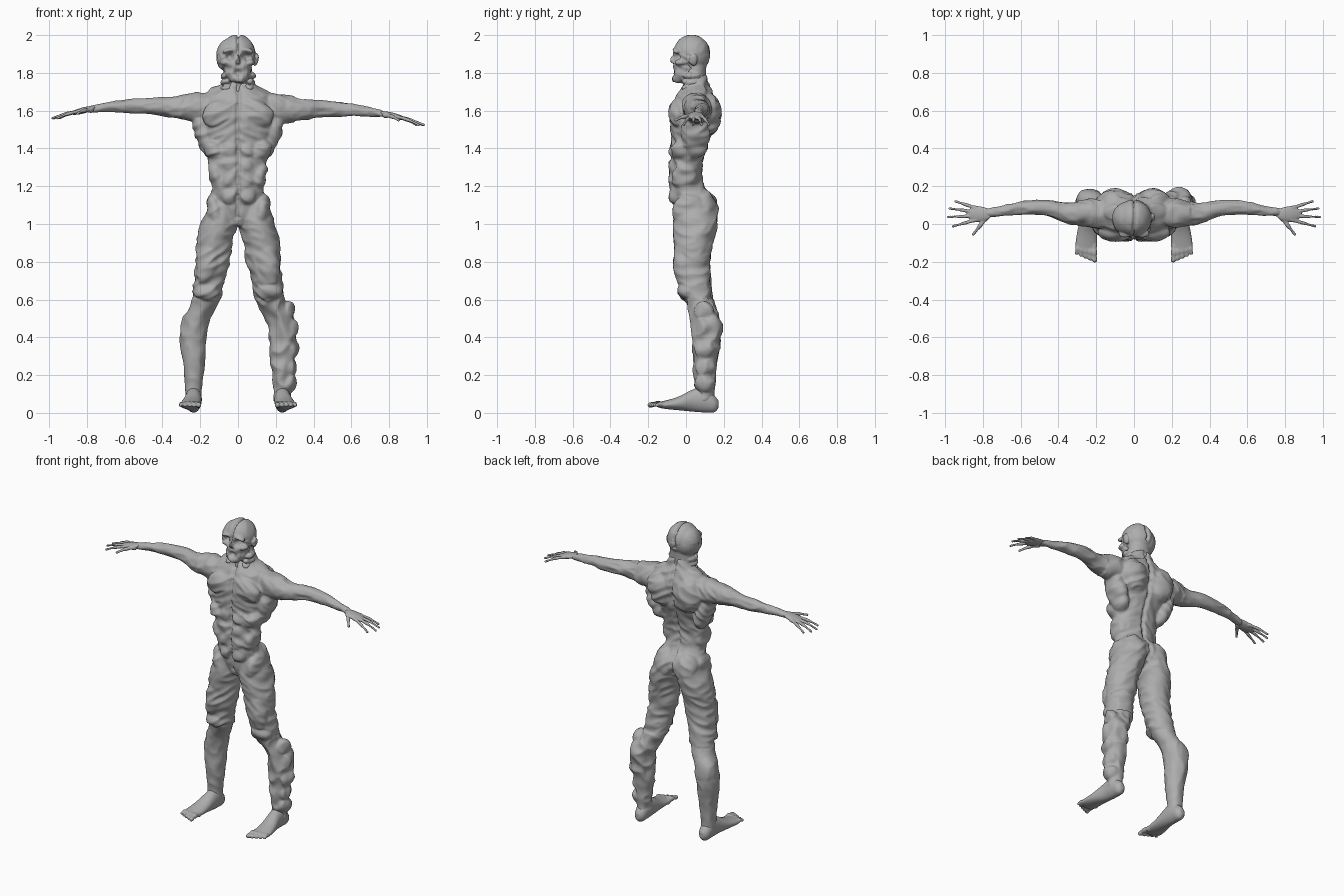
import bpy, bmesh, math
from mathutils import Vector, Matrix, noise

cube = bpy.data.objects.get("Cube")
if cube:
    bpy.data.objects.remove(cube)

skin = bpy.data.materials.new("grey_clay")
skin.use_nodes = True
skin.diffuse_color = (.42, .42, .42, 1)
skin.node_tree.nodes["Principled BSDF"].inputs["Base Color"].default_value = skin.diffuse_color

AXES = {"x": (0, 1, 2), "y": (1, 0, 2), "z": (2, 0, 1)}


def loft(bm, axis, stations, side=1, lift=0, sides=28, steps=4):
    """Tube through (position, centre u, centre v, radius u, radius v), rounded between stations."""
    pts = [Vector(s) for s in stations]
    path = []
    for i in range(len(pts) - 1):
        a, b = pts[max(i - 1, 0)], pts[i]
        c, d = pts[i + 1], pts[min(i + 2, len(pts) - 1)]
        for k in range(steps):
            t = k / steps
            path.append(b + (c - a) * (t / 2) + (a * 2 - b * 5 + c * 4 - d) * (t * t / 2)
                        + (b * 3 - a - c * 3 + d) * (t ** 3 / 2))
    path.append(pts[-1])
    rings = []
    for pos, u, v, ru, rv in path:
        ring = []
        for k in range(sides):
            angle = math.tau * k / sides
            local = (pos, u + ru * math.cos(angle), v + rv * math.sin(angle))
            co = Vector()
            for value, index in zip(local, AXES[axis]):
                co[index] = value
            co.z += lift * abs(co.x)
            co.x *= side
            ring.append(bm.verts.new(co))
        rings.append(ring)
    for low, high in zip(rings, rings[1:]):
        for k in range(sides):
            n = (k + 1) % sides
            bm.faces.new((low[k], low[n], high[n], high[k]))
    bm.faces.new(rings[0])
    bm.faces.new(rings[-1])


def blob(bm, centre, radii, side=1, tilt=0):
    """Ellipsoid muscle, tilted about the y axis."""
    x, y, z = centre
    matrix = (Matrix.Translation((x * side, y, z)) @ Matrix.Rotation(tilt * side, 4, "Y")
              @ Matrix.Diagonal((*radii, 1)))
    bmesh.ops.create_uvsphere(bm, u_segments=24, v_segments=16, radius=1, matrix=matrix)


def digit(bm, start, end, thick, thin):
    """Tapered finger or toe with round ends."""
    start, end = Vector(start), Vector(end)
    count = 14
    for k in range(count + 1):
        t = k / count
        knuckle = 1 + .12 * math.cos(t * math.tau * 2)
        bend = Vector((0, 0, .006 * math.sin(t * math.pi)))
        bmesh.ops.create_uvsphere(bm, u_segments=10, v_segments=8,
                                  radius=(thick + (thin - thick) * t) * knuckle,
                                  matrix=Matrix.Translation(start.lerp(end, t) + bend))


def sculpt(name, bm, voxel, smooth, shape=None):
    """Fuse the pieces into one skin, then push its surface with a shaping rule."""
    bmesh.ops.recalc_face_normals(bm, faces=bm.faces)
    mesh = bpy.data.meshes.new(name)
    bm.to_mesh(mesh)
    bm.free()
    obj = bpy.data.objects.new(name, mesh)
    bpy.context.collection.objects.link(obj)
    fuse = obj.modifiers.new("fuse", "REMESH")
    fuse.mode, fuse.voxel_size = "VOXEL", voxel
    soften = obj.modifiers.new("soften", "SMOOTH")
    soften.factor, soften.iterations = .5, smooth
    bpy.context.view_layer.update()
    graph = bpy.context.evaluated_depsgraph_get()
    fused = bpy.data.meshes.new_from_object(obj.evaluated_get(graph))
    obj.modifiers.clear()
    obj.data = fused
    fused.name = name
    if shape:
        moves = [shape(v.co.copy(), v.normal.copy()) for v in fused.vertices]
        for v, move in zip(fused.vertices, moves):
            v.co += move
    fused.materials.clear()
    fused.materials.append(skin)
    fused.shade_smooth()
    return obj


def ridges(co, stretch):
    p = Vector(a * b for a, b in zip(co, stretch))
    return .7 - 2 * abs(noise.noise(p))


def groove(co, width):
    wander = .008 * noise.noise(Vector((0, co.y * 9, co.z * 22)))
    return math.exp(-((co.x - wander) / width) ** 2)


# Wrinkled muscle folds, and the seam down the middle of the trunk
def body_shape(co, normal):
    limb = abs(co.x) > .3 and co.z > 1.4
    if limb:
        return normal * .006 * ridges(co, (9, 26, 26))
    sweep = Vector((co.x, co.y, co.z + .5 * abs(co.x)))
    depth = .009 * ridges(sweep, (9, 9, 19))
    if co.z < .6:
        depth = (.012 if co.x > 0 else .005) * ridges(co, (14, 14, 12))
    if co.z > 1.03:
        depth -= .017 * groove(co, .011)
    return normal * depth


# Split skull, sunken eyes, nose hole and open mouth
DENTS = [((.042, -.06, 1.885), .021, .035), ((-.042, -.06, 1.885), .021, .035),
         ((0, -.07, 1.845), .015, .022), ((0, -.06, 1.805), .021, .035),
         ((.062, -.03, 1.82), .021, .02), ((-.062, -.03, 1.82), .021, .02)]


def head_shape(co, normal):
    move = normal * (-.016 * groove(co, .008) if co.z > 1.86 else 0)
    if co.z < 1.9 and co.y < .03:
        move += normal * .007 * ridges(co, (24, 20, 26))
    elif co.z > 1.9:
        move += normal * .003 * ridges(co, (12, 12, 12))
    if co.y < .01:
        for centre, size, depth in DENTS:
            gap = co - Vector(centre)
            move.y += depth * math.exp(-(gap.x ** 2 + gap.z ** 2) / size ** 2)
    return move


# Trunk: crotch to neck
body = bmesh.new()
loft(body, "z", [(.99, 0, .02, .04, .05), (1.05, 0, .045, .13, .1), (1.12, 0, .045, .15, .11),
                 (1.2, 0, .005, .133, .09), (1.3, 0, 0, .15, .085), (1.4, 0, .015, .165, .09),
                 (1.5, 0, .03, .19, .11), (1.6, 0, .04, .2, .12), (1.68, 0, .05, .17, .1),
                 (1.73, 0, .055, .095, .07), (1.8, 0, .05, .07, .055)])

LEG = [(1.1, .08, .05, .075, .1), (1, .1, .05, .095, .115), (.9, .125, .04, .093, .1),
       (.8, .133, .04, .09, .085), (.7, .155, .045, .08, .085), (.6, .168, .07, .075, .07),
       (.5, .215, .1, .068, .075), (.4, .238, .11, .07, .075), (.25, .233, .1, .055, .06),
       (.15, .235, .1, .044, .05), (.06, .235, .1, .04, .045)]
ARM = [(.1, .05, 1.61, .08, .08), (.24, .06, 1.61, .07, .075), (.34, .055, 1.605, .055, .056),
       (.46, .085, 1.61, .04, .042), (.56, .087, 1.605, .036, .036),
       (.67, .075, 1.597, .028, .026), (.79, .055, 1.578, .022, .015)]
MUSCLES = [
    ((.09, -.045, 1.585), (.1, .045, .07), .3),     # chest
    ((.1, .115, 1.58), (.09, .07, .11), .2),        # shoulder blade
    ((.175, .05, 1.47), (.05, .075, .13), .35),     # flank
    ((.09, .065, 1.69), (.09, .05, .045), .3),      # neck slope
    ((.2, .05, 1.625), (.09, .07, .065), .1),       # shoulder cap
    ((.12, -.02, 1.39), (.06, .06, .05), -.6),      # ribs
    ((.11, -.01, 1.25), (.04, .065, .08), .3),      # waist
    ((.075, .085, 1.08), (.078, .085, .1), 0),      # buttock
    ((.12, .02, 1.06), (.045, .09, .1), .2),        # hip
    ((.155, -.015, .8), (.06, .05, .13), -.2),      # front thigh
    ((.165, .01, .645), (.068, .052, .05), 0),      # kneecap
    ((.235, .125, .45), (.068, .065, .1), 0),       # calf
]
for side in (1, -1):
    loft(body, "z", LEG, side)
    loft(body, "x", ARM, side, lift=.035 if side < 0 else 0)
    for centre, radii, tilt in MUSCLES:
        blob(body, centre, radii, side, tilt)
    for row in range(4):
        blob(body, (.042, -.055, 1.15 + row * .08), (.046, .035, .046), side)
# Swollen folds on the left shin
for x, z in ((.26, .54), (.275, .45), (.285, .34), (.265, .24), (.265, .16)):
    blob(body, (x, .1, z), (.04, .05, .05))
sculpt("body", body, .0085, 4, body_shape)

# Head with neck, jaw and ears
head = bmesh.new()
blob(head, (0, .03, 1.9), (.092, .1, .102))
blob(head, (-.03, .03, 1.89), (.085, .09, .095))
blob(head, (0, -.015, 1.825), (.07, .062, .08))
blob(head, (0, -.04, 1.775), (.042, .035, .03))
blob(head, (0, -.072, 1.865), (.016, .022, .03))
loft(head, "z", [(1.66, 0, .05, .1, .075), (1.72, 0, .05, .085, .06), (1.78, 0, .05, .077, .055),
                 (1.86, 0, .05, .07, .06)])
for side in (1, -1):
    blob(head, (.045, -.05, 1.918), (.036, .024, .014), side, .2)
    blob(head, (.06, -.03, 1.855), (.025, .03, .016), side)
    blob(head, (.095, .04, 1.87), (.014, .021, .034), side, .2)
    for row in range(3):
        blob(head, (.06, .03, 1.72 + row * .035), (.033, .05, .018), side, .3)
sculpt("head", head, .0055, 3, head_shape)

# Hands: palm, four spread fingers and a thumb
TIPS = [(.945, .12), (.975, .082), (.983, .037), (.957, -.012)]
for side, label in ((1, "left"), (-1, "right")):
    hand = bmesh.new()
    rise = .035 if side < 0 else 0
    blob(hand, (.82, .052, 1.573 + rise * .8), (.07, .041, .016), side, .25)
    for k, (x, y) in enumerate(TIPS):
        digit(hand, (side * .83, .083 - k * .02, 1.57 + rise * .8),
              (side * x, y, 1.525 + rise), .0115, .0065)
    digit(hand, (side * .78, .035, 1.575 + rise * .8), (side * .85, -.055, 1.55 + rise), .014, .007)
    sculpt(label + "_hand", hand, .004, 2)

# Feet: heel-to-ball wedge with five toes
for side, label in ((1, "left"), (-1, "right")):
    foot = bmesh.new()
    loft(foot, "y", [(.172, .235, .045, .014, .02), (.15, .235, .048, .034, .045),
                     (.1, .235, .07, .043, .068), (.04, .237, .066, .045, .06),
                     (-.04, .247, .05, .053, .036), (-.11, .253, .043, .057, .022),
                     (-.15, .254, .043, .048, .014)], side)
    for k in range(5):
        x = .212 + k * .021
        digit(foot, (side * x, -.11, .042), (side * (x + .003 * k - .004), -.19 + .009 * k, .042),
              .016 - .001 * k, .013 - .001 * k)
    sculpt(label + "_foot", foot, .005, 2)
